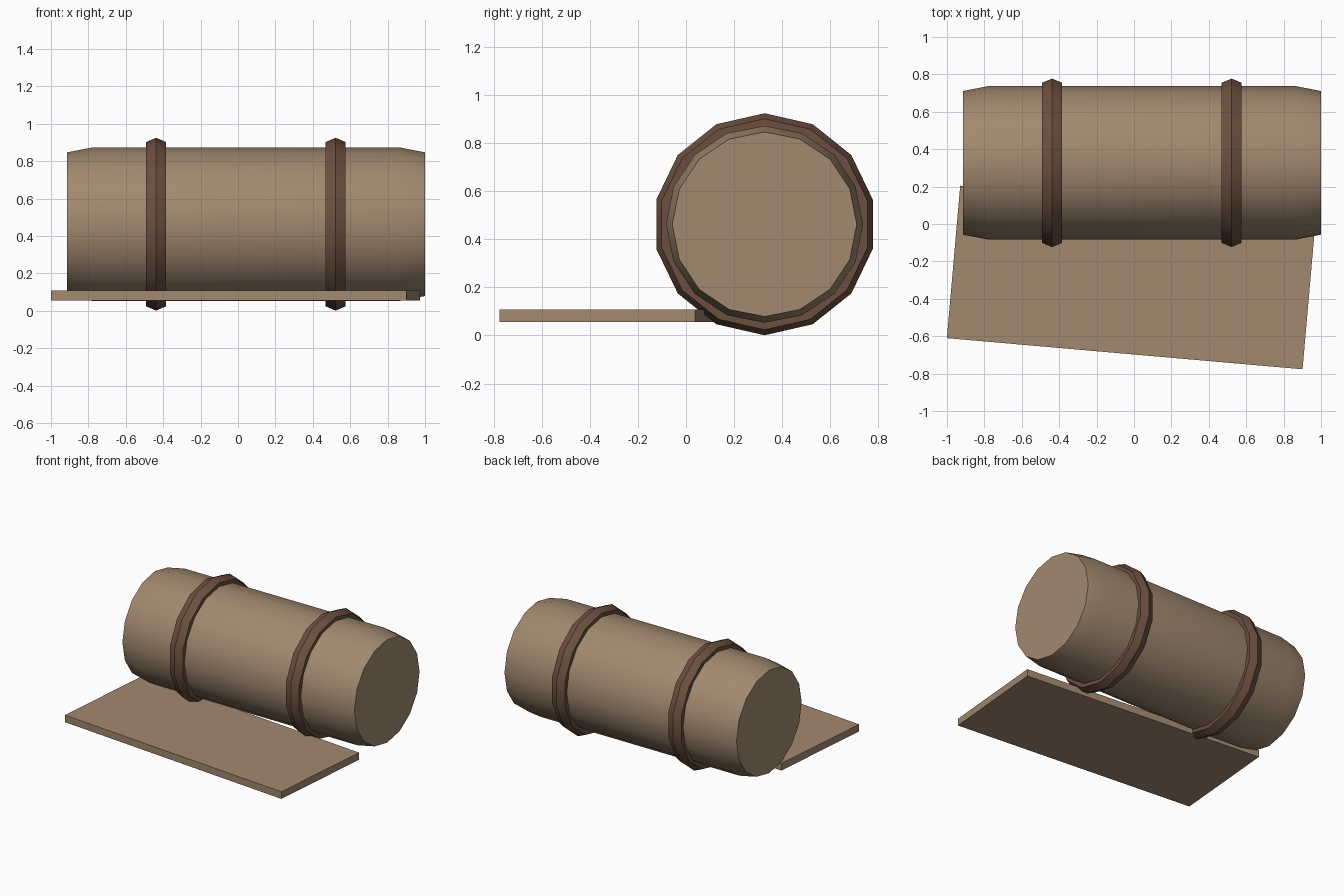
import bpy, bmesh, math

if "Cube" in bpy.data.objects:
    bpy.data.objects.remove(bpy.data.objects["Cube"])

AXIS_Y, AXIS_Z = 0.327, 0.463


def material(name, rgb):
    m = bpy.data.materials.new(name)
    m.diffuse_color = (*rgb, 1)
    m.use_nodes = True
    m.node_tree.nodes["Principled BSDF"].inputs["Base Color"].default_value = m.diffuse_color
    return m


def lathe_x(name, profile, sides, mat, closed):
    """Spin an (x, radius) profile around the barrel's axis."""
    bm = bmesh.new()
    rings = []
    for x, r in profile:
        ring = []
        for i in range(sides):
            a = math.tau * i / sides
            ring.append(bm.verts.new((x, AXIS_Y + r * math.sin(a),
                                      AXIS_Z + r * math.cos(a))))
        rings.append(ring)
    pairs = list(zip(rings, rings[1:]))
    if closed:
        pairs.append((rings[-1], rings[0]))
    else:
        bm.faces.new(rings[0])
        bm.faces.new(rings[-1])
    for a, b in pairs:
        for i in range(sides):
            j = (i + 1) % sides
            bm.faces.new((a[i], a[j], b[j], b[i]))
    bmesh.ops.recalc_face_normals(bm, faces=bm.faces)
    return finish(name, bm, mat)


def finish(name, bm, mat):
    me = bpy.data.meshes.new(name)
    bm.to_mesh(me)
    bm.free()
    me.materials.append(mat)
    ob = bpy.data.objects.new(name, me)
    bpy.context.collection.objects.link(ob)
    return ob


def smooth(ob):
    bpy.ops.object.select_all(action='DESELECT')
    ob.select_set(True)
    bpy.context.view_layer.objects.active = ob
    bpy.ops.object.shade_smooth_by_angle(angle=math.radians(30))


wood = material("wood", (0.36, 0.25, 0.16))
dark_wood = material("dark_wood", (0.15, 0.08, 0.05))

# Barrel lying on its side, tapered at both ends
smooth(lathe_x("barrel_body",
               [(-0.914, 0.384), (-0.78, 0.41), (0.866, 0.41), (1.0, 0.384)],
               16, wood, False))

# Two hoops with a flattened hexagonal section
for name, cx in (("left_hoop", -0.438), ("right_hoop", 0.522)):
    section = []
    for k in range(6):
        a = math.tau * k / 6
        section.append((cx + 0.062 * math.sin(a), 0.416 + 0.046 * math.cos(a)))
    smooth(lathe_x(name, section, 14, dark_wood, True))

# Loose plank, slightly turned, tucked under the barrel
bm = bmesh.new()
bmesh.ops.create_cube(bm, size=1)
bmesh.ops.scale(bm, vec=(1.909, 0.818, 0.053), verts=bm.verts)
plank = finish("plank", bm, wood)
plank.location = (-0.014, -0.286, 0.082)
plank.rotation_euler.z = math.radians(-5)
